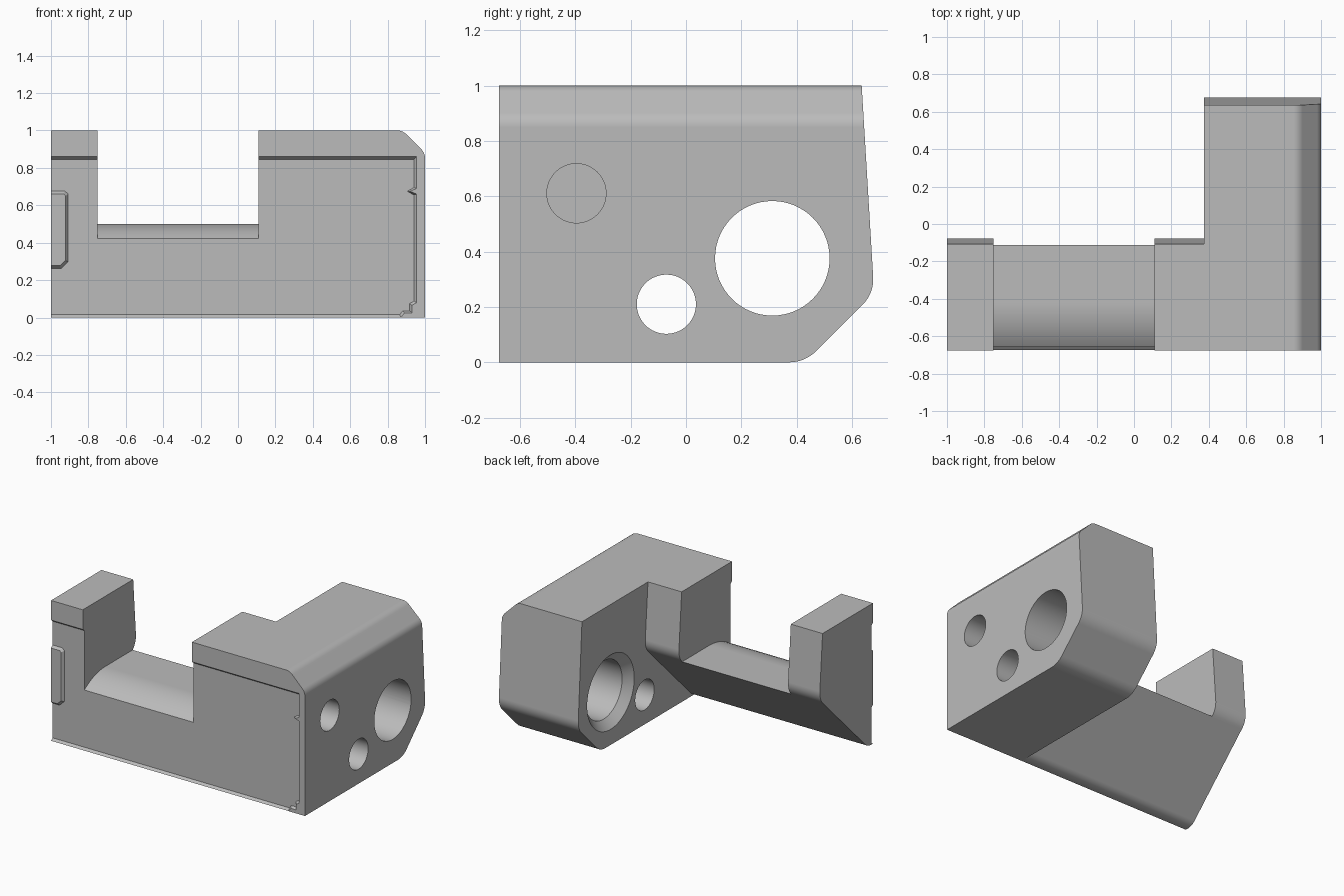
import bpy, bmesh, math
from mathutils import Vector

if "Cube" in bpy.data.objects:
    bpy.data.objects.remove(bpy.data.objects["Cube"], do_unlink=True)

FRONT, BACK = -0.675, 0.675

grey = bpy.data.materials.new("grey")
grey.use_nodes = True
grey.diffuse_color = (0.5, 0.5, 0.5, 1)
grey.node_tree.nodes["Principled BSDF"].inputs["Base Color"].default_value = (0.5, 0.5, 0.5, 1)


def loft(name, rings):
    """Closed solid through a list of rings with equal point counts."""
    bm = bmesh.new()
    loops = [[bm.verts.new(p) for p in ring] for ring in rings]
    n = len(loops[0])
    for a, b in zip(loops, loops[1:]):
        for i in range(n):
            bm.faces.new((a[i], a[(i + 1) % n], b[(i + 1) % n], b[i]))
    bm.faces.new(loops[0])
    bm.faces.new(loops[-1])
    bmesh.ops.recalc_face_normals(bm, faces=bm.faces)
    mesh = bpy.data.meshes.new(name)
    bm.to_mesh(mesh)
    bm.free()
    mesh.materials.append(grey)
    ob = bpy.data.objects.new(name, mesh)
    bpy.context.collection.objects.link(ob)
    return ob


def along_x(name, profile, x0, x1):
    return loft(name, [[(x, y, z) for y, z in profile] for x in (x0, x1)])


def facing_front(name, layers):
    return loft(name, [[(x, y, z) for x, z in pts] for y, pts in layers])


def rounded(corners, steps=8):
    """Corners are (a, b, tangent length); a length of 0 stays sharp."""
    out = []
    for i, (a, b, t) in enumerate(corners):
        p = Vector((a, b))
        if not t:
            out.append(p)
            continue
        prev = Vector(corners[i - 1][:2])
        nxt = Vector(corners[(i + 1) % len(corners)][:2])
        s, e = p + (prev - p).normalized() * t, p + (nxt - p).normalized() * t
        for k in range(steps + 1):
            u = k / steps
            out.append(s * (1 - u) ** 2 + p * 2 * u * (1 - u) + e * u * u)
    return out


def bore(name, y, z, stations, sides=64):
    """Round cutter along x through (x, radius) stations."""
    angles = [2 * math.pi * i / sides for i in range(sides)]
    return loft(name, [[(x, y + r * math.cos(a), z + r * math.sin(a)) for a in angles]
                       for x, r in stations])


def combine(target, tool, operation):
    mod = target.modifiers.new(tool.name, 'BOOLEAN')
    mod.operation, mod.solver, mod.object = operation, 'EXACT', tool
    bpy.context.view_layer.objects.active = target
    bpy.ops.object.modifier_apply(modifier=mod.name)
    bpy.data.objects.remove(tool, do_unlink=True)


# Deep end block
body = along_x("slotted_bracket", rounded([
    (FRONT, 0, 0), (0.43, 0, 0.06), (0.68, 0.25, 0.06), (0.635, 1, 0), (FRONT, 1, 0)]), 0.375, 1)

# Thin bar with sloping underside
combine(body, along_x("bar", rounded([
    (FRONT, 0, 0), (-0.615, 0, 0.04), (-0.073, 0.54, 0.06), (-0.108, 1, 0), (FRONT, 1, 0)]),
    -1, 0.5), 'UNION')

# Bevelled top edge of the block
combine(body, loft("edge_cutter", [[(p.x, y, p.y) for p in rounded([
    (0.8, 1.0001, 0), (0.88, 1, 0.03), (1, 0.88, 0.03), (1.0001, 0.8, 0),
    (1.2, 0.8, 0), (1.2, 1.2, 0), (0.8, 1.2, 0)])] for y in (-0.9, 0.9)]), 'DIFFERENCE')

# Slot with a floor that rolls down towards the front
floor = [(-0.42 - 0.4 * math.sin(a), 0.1 + 0.4 * math.cos(a))
         for a in (math.radians(5 * k) for k in range(11))]
combine(body, along_x("slot_cutter", [(0.1, 1.2), (0.1, 0.5)] + floor
                      + [(-0.9, 0.3), (-0.9, 1.2)], -0.75, 0.11), 'DIFFERENCE')

# Shallow front recess with sloping rim, stepped corner and a small tooth
rim = [(-1.1, -0.001), (0.87, -0.001), (0.89, 0.025), (0.93, 0.025), (0.93, 0.065),
       (0.955, 0.08), (0.955, 0.66), (0.92, 0.675), (0.955, 0.69), (0.955, 0.86), (-1.1, 0.86)]
bed = [(-1.1, 0.015), (0.865, 0.015), (0.88, 0.036), (0.918, 0.036), (0.918, 0.075),
       (0.941, 0.088), (0.941, 0.655), (0.905, 0.675), (0.941, 0.695), (0.941, 0.845), (-1.1, 0.845)]
combine(body, facing_front("recess_cutter", [(-0.8, rim), (FRONT, rim), (FRONT + 0.018, bed)]),
        'DIFFERENCE')

# Raised tab at the end of the bar
base = [(-1, 0.262), (-0.945, 0.262), (-0.908, 0.298), (-0.908, 0.66), (-0.925, 0.676), (-1, 0.676)]
face = [(-1, 0.277), (-0.952, 0.277), (-0.922, 0.305), (-0.922, 0.65), (-0.932, 0.661), (-1, 0.661)]
combine(body, facing_front("tab", [(-0.63, base), (FRONT + 0.018, base), (FRONT, face)]), 'UNION')

# Large countersunk bore, small through bore and blind bore
combine(body, bore("large_bore", 0.312, 0.376,
                   [(0.325, 0.265), (0.375, 0.265), (0.43, 0.207), (1.1, 0.207)]), 'DIFFERENCE')
combine(body, bore("small_bore", -0.071, 0.21, [(0.2, 0.107), (1.1, 0.107)]), 'DIFFERENCE')
combine(body, bore("blind_bore", -0.396, 0.611, [(0.5, 0.107), (1.1, 0.107)]), 'DIFFERENCE')

# Smooth rounds, crisp edges, flat planes
bpy.ops.object.select_all(action='DESELECT')
body.select_set(True)
bpy.context.view_layer.objects.active = body
bpy.ops.object.shade_smooth_by_angle(angle=math.radians(25))
weighted = body.modifiers.new("weighted_normals", 'WEIGHTED_NORMAL')
weighted.keep_sharp = True
